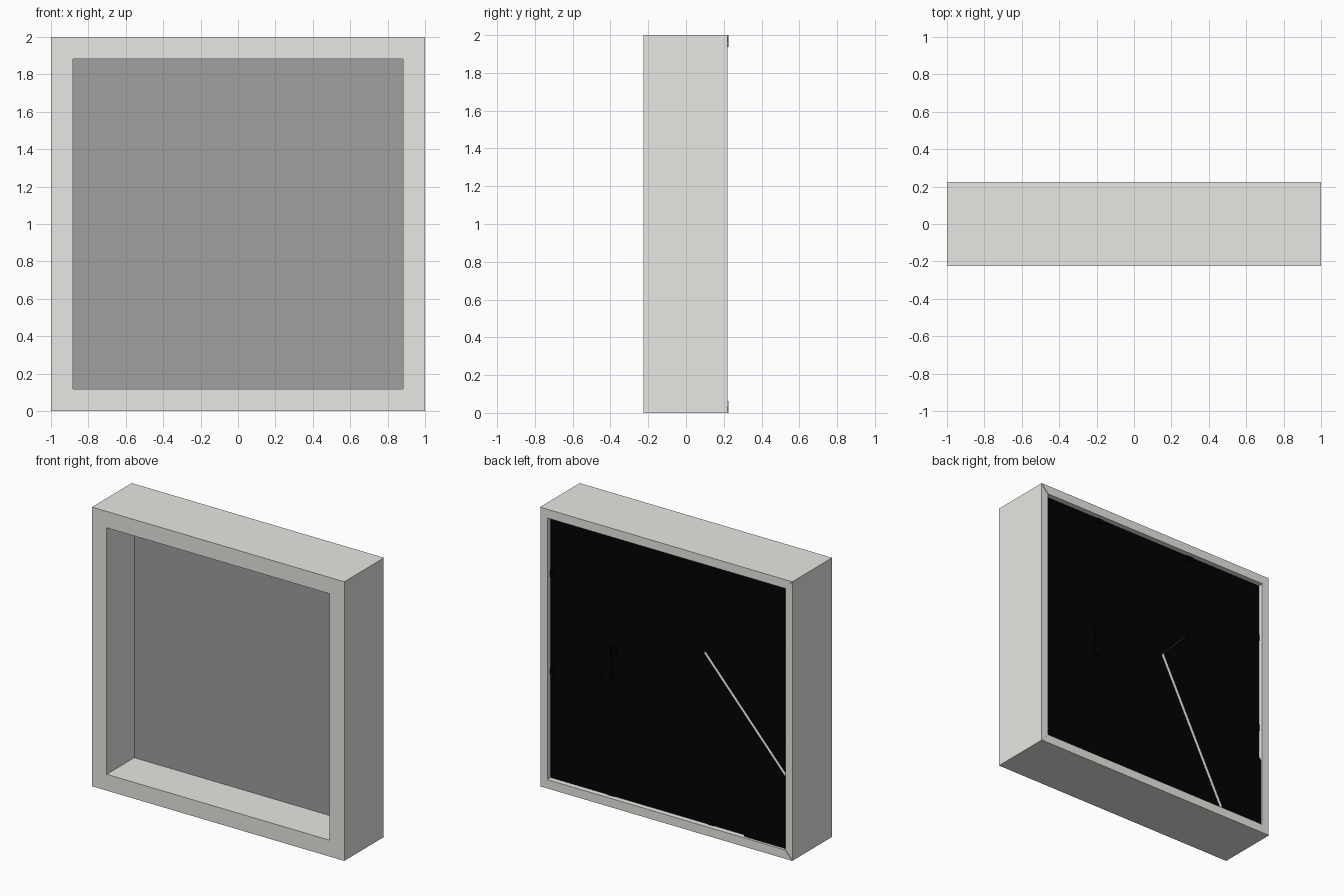
import bpy, bmesh

if "Cube" in bpy.data.objects:
    bpy.data.objects.remove(bpy.data.objects["Cube"])


def material(name, r, g, b):
    m = bpy.data.materials.new(name)
    m.diffuse_color = (r, g, b, 1)
    m.use_nodes = True
    m.node_tree.nodes["Principled BSDF"].inputs["Base Color"].default_value = m.diffuse_color
    return m


WHITE = material("warm_white", 0.80, 0.80, 0.765)
GREY = material("mid_grey", 0.35, 0.35, 0.35)
BLACK = material("black", 0.0006, 0.0006, 0.0006)


def finish(name, bm, *mats):
    bmesh.ops.recalc_face_normals(bm, faces=bm.faces)
    me = bpy.data.meshes.new(name)
    bm.to_mesh(me)
    bm.free()
    for m in mats:
        me.materials.append(m)
    ob = bpy.data.objects.new(name, me)
    bpy.context.collection.objects.link(ob)
    return ob


def plate(name, outline, y0, y1, face_mat, edge_mat=None):
    """Extrude an (x, z) outline from y0 to y1, optionally with another edge colour."""
    bm = bmesh.new()
    f = bm.faces.new([bm.verts.new((x, y0, z)) for x, z in outline])
    ext = bmesh.ops.extrude_face_region(bm, geom=[f])["geom"]
    bmesh.ops.translate(bm, vec=(0, y1 - y0, 0),
                        verts=[v for v in ext if isinstance(v, bmesh.types.BMVert)])
    bm.normal_update()
    if edge_mat:
        for f in bm.faces:
            f.material_index = 0 if abs(f.normal.y) > 0.5 else 1
    return finish(name, bm, face_mat, *([edge_mat] if edge_mat else []))


def rect(cx, cz, w, h):
    return [(cx - w / 2, cz - h / 2), (cx + w / 2, cz - h / 2),
            (cx + w / 2, cz + h / 2), (cx - w / 2, cz + h / 2)]


# Frame: moulding profile (half width, half height, y) swept around the square
# Top and bottom rails are a little thicker than the side rails
profile = [(1, 1, -0.225), (1, 1, 0.22), (0.943, 0.937, 0.22), (0.943, 0.937, 0.09),
           (0.885, 0.885, 0.09), (0.885, 0.885, -0.205),
           (0.883, 0.883, -0.205), (0.883, 0.883, -0.225)]
bm = bmesh.new()
rings = [[bm.verts.new((sx * w, y, 1 + sz * h))
          for sx, sz in ((-1, -1), (1, -1), (1, 1), (-1, 1))] for w, h, y in profile]
for i, a in enumerate(rings):
    b = rings[(i + 1) % len(rings)]
    for k in range(4):
        j = (k + 1) % 4
        bm.faces.new((a[k], a[j], b[j], b[k]))
finish("frame", bm, WHITE)

# Top and bottom rails stand slightly proud at the back, with mitred ends
for s in (-1, 1):
    plate("back_rail", [(-1, 1 + s), (1, 1 + s), (0.943, 1 + s * 0.937),
                        (-0.943, 1 + s * 0.937)], 0.219, 0.225, WHITE)

# Inner display panel and black backing board
plate("display_panel", rect(0, 1, 1.886, 1.874), 0.09, 0.11, GREY)
plate("backing_board", rect(0, 1, 1.886, 1.874), 0.11, 0.186, BLACK)

# Folded easel leg, black faced with pale cut edges
plate("easel_leg", [(-0.287, 1.295), (-0.085, 1.085), (-0.61, 0.064),
                    (-0.942, 0.064), (-0.942, 0.57)], 0.187, 0.209, BLACK, WHITE)

# Hanger: upright strip with two fixing feet
plate("hanger_strip", rect(0.48, 1, 0.05, 0.26), 0.185, 0.20, BLACK)
for s in (-1, 1):
    plate("hanger_foot", rect(0.48, 1 + s * 0.10, 0.12, 0.05), 0.185, 0.194, BLACK)

# Bendable retaining tabs along the rim
for s in (-1, 1):
    for x in (0.46, -0.33):
        plate("end_tab", rect(x, 1 + s * 0.92, 0.05, 0.03), 0.185, 0.195, BLACK)
    for z in (1.53, 0.83):
        plate("side_tab", rect(s * 0.927, z, 0.03, 0.05), 0.185, 0.195, BLACK)
